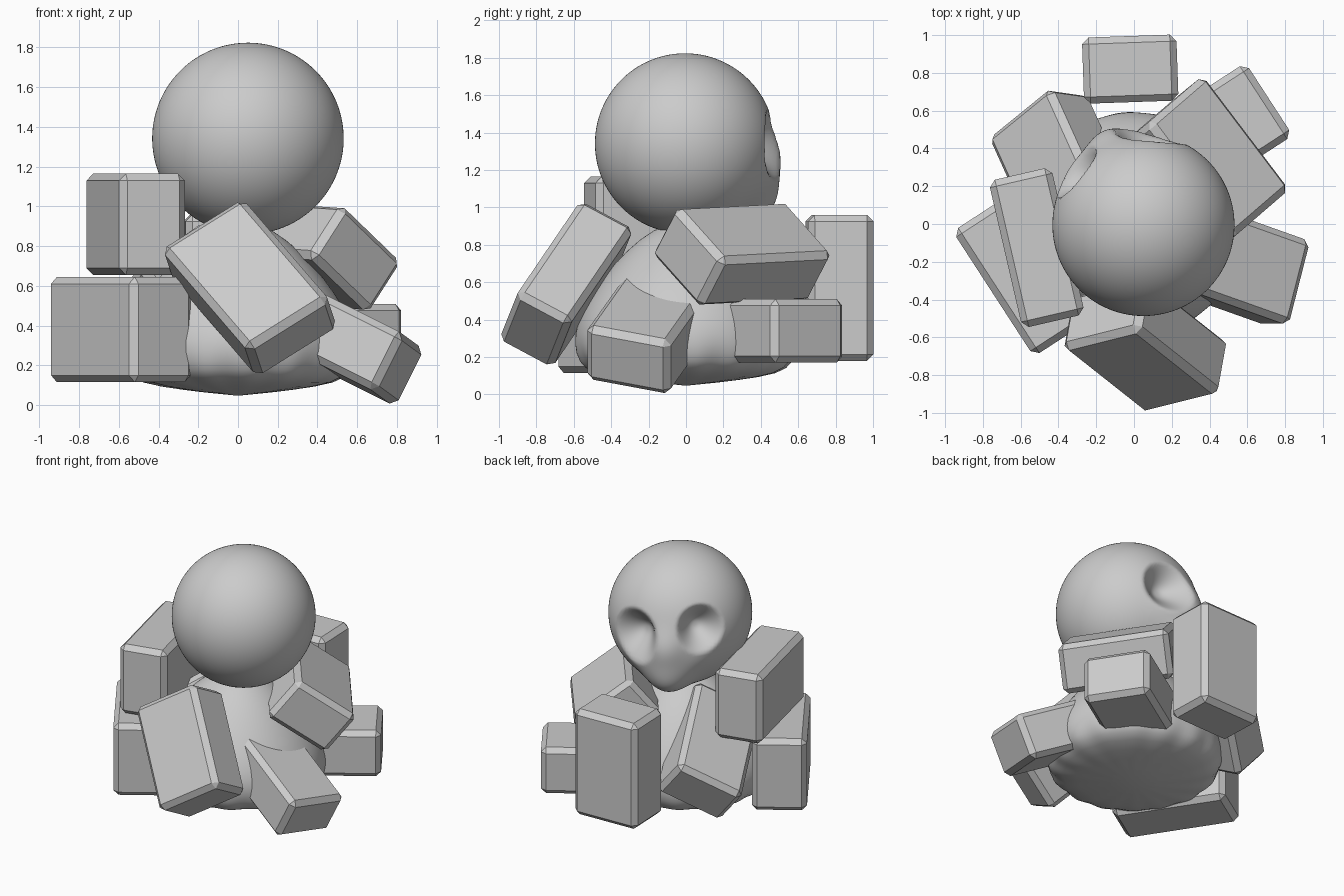
import bpy, bmesh, math
from mathutils import Vector, Matrix

if "Cube" in bpy.data.objects:
    bpy.data.objects.remove(bpy.data.objects["Cube"])


def finish(bm, name, smooth=False):
    bmesh.ops.recalc_face_normals(bm, faces=bm.faces)
    mesh = bpy.data.meshes.new(name)
    bm.to_mesh(mesh)
    bm.free()
    for p in mesh.polygons:
        p.use_smooth = smooth
    obj = bpy.data.objects.new(name, mesh)
    bpy.context.collection.objects.link(obj)
    return obj


def stone(name, center, u, v, w, grow=1.0, bevel=0.035):
    """Chamfered block spanned by three full edge vectors."""
    u, v, w = Vector(u), Vector(v), Vector(w)
    if u.cross(v).dot(w) < 0:  # keep the frame right-handed
        w = -w
    bm = bmesh.new()
    bmesh.ops.create_cube(bm, size=grow)
    rot = Matrix((u, v, w)).transposed().to_4x4()
    bm.transform(Matrix.Translation(center) @ rot)
    bm.normal_update()
    bmesh.ops.bevel(bm, geom=bm.edges[:], offset=bevel, segments=1,
                    affect='EDGES', profile=0.5)
    return finish(bm, name)


def upright(name, center, size, deg):
    a = math.radians(deg)
    c, s = math.cos(a), math.sin(a)
    return stone(name, center, (size[0] * c, size[0] * s, 0),
                 (-size[1] * s, size[1] * c, 0), (0, 0, size[2]))


# Upright and lying blocks
upright("stone_left_upper", (-0.515, -0.125, 0.91), (0.34, 0.80, 0.51), 13)
upright("stone_left_lower", (-0.59, -0.27, 0.38), (0.37, 0.79, 0.53), 33)
upright("stone_right_back", (0.405, 0.46, 0.34), (0.74, 0.46, 0.34), 33)
upright("stone_back", (-0.02, 0.82, 0.57), (0.5, 0.35, 0.78), 2)

# Leaning blocks
stone("stone_front", (0.06, -0.64, 0.59), (0.40, 0.10, 0.25),
      (-0.43, 0.34, 0.50), (0.05, 0.28, -0.15), 1.03)
stone("stone_right_front", (0.495, -0.20, 0.335), (-0.14, 0, -0.28),
      (0.11, 0.43, -0.08), (-0.62, 0.22, 0.31), 1.04)
stone("stone_right_upper", (0.375, 0.30, 0.75), (-0.44, 0.58, 0.03),
      (0.29, 0.25, -0.28), (-0.16, -0.13, -0.25), 1.04)
stone("stone_left_back", (-0.365, 0.255, 0.525), (0.32, 0.26, 0.23),
      (0.28, -0.62, 0.31), (0.21, -0.03, -0.25), 1.04)

# Rounded mound with a rippled lower rim
PROFILE = [(0.27, 0.075, 0.6), (0.50, 0.11, 1), (0.57, 0.17, 0.8), (0.60, 0.27, 0.1),
           (0.585, 0.38, 0), (0.53, 0.5, 0), (0.44, 0.63, 0), (0.32, 0.77, 0), (0.17, 0.89, 0)]
N = 64
bm = bmesh.new()
rings = []
for r, z, k in PROFILE:
    ring = []
    for i in range(N):
        t = 2 * math.pi * i / N
        rr = r * (1 + 0.025 * k * math.sin(16 * t))
        ring.append(bm.verts.new((rr * math.cos(t), rr * math.sin(t), z)))
    rings.append(ring)
low, top = bm.verts.new((0, 0, 0.045)), bm.verts.new((0, 0, 0.94))
for i in range(N):
    j = (i + 1) % N
    for a, b in zip(rings, rings[1:]):
        bm.faces.new((a[i], a[j], b[j], b[i]))
    bm.faces.new((low, rings[0][j], rings[0][i]))
    bm.faces.new((top, rings[-1][i], rings[-1][j]))
mound = finish(bm, "mound", True)
mound.modifiers.new("smooth", 'SUBSURF').levels = 1

# Skull: ball with soft bulges (muzzle, nose bridge, cheeks) and two eye sockets
R = 0.482
BULGES = [(Vector((-0.17, 0.39, -0.30)), 0.32, 0.12),
          (Vector((-0.19, 0.45, -0.06)), 0.26, 0.05),
          (Vector((-0.36, 0.29, -0.14)), 0.25, 0.02),
          (Vector((0.03, 0.46, -0.16)), 0.25, 0.025)]
EYES = [(Vector((-0.372, 0.289, 0.085)).normalized(), 0.17),
        (Vector((0.043, 0.477, -0.0)).normalized(), 0.19)]
bm = bmesh.new()
bmesh.ops.create_icosphere(bm, subdivisions=6, radius=1)
for vert in bm.verts:
    n = vert.co.normalized()
    r = R
    for d, width, height in BULGES:
        r += height * math.exp(-(n.angle(d) / width) ** 2)
    for e, rad in EYES:
        d = (n - e).length * R / rad
        if d < 1:
            r -= 0.15 * (1 - d ** 2.6) ** 1.4
    vert.co = n * r + Vector((0.05, -0.005, 1.342))
finish(bm, "skull", True)
